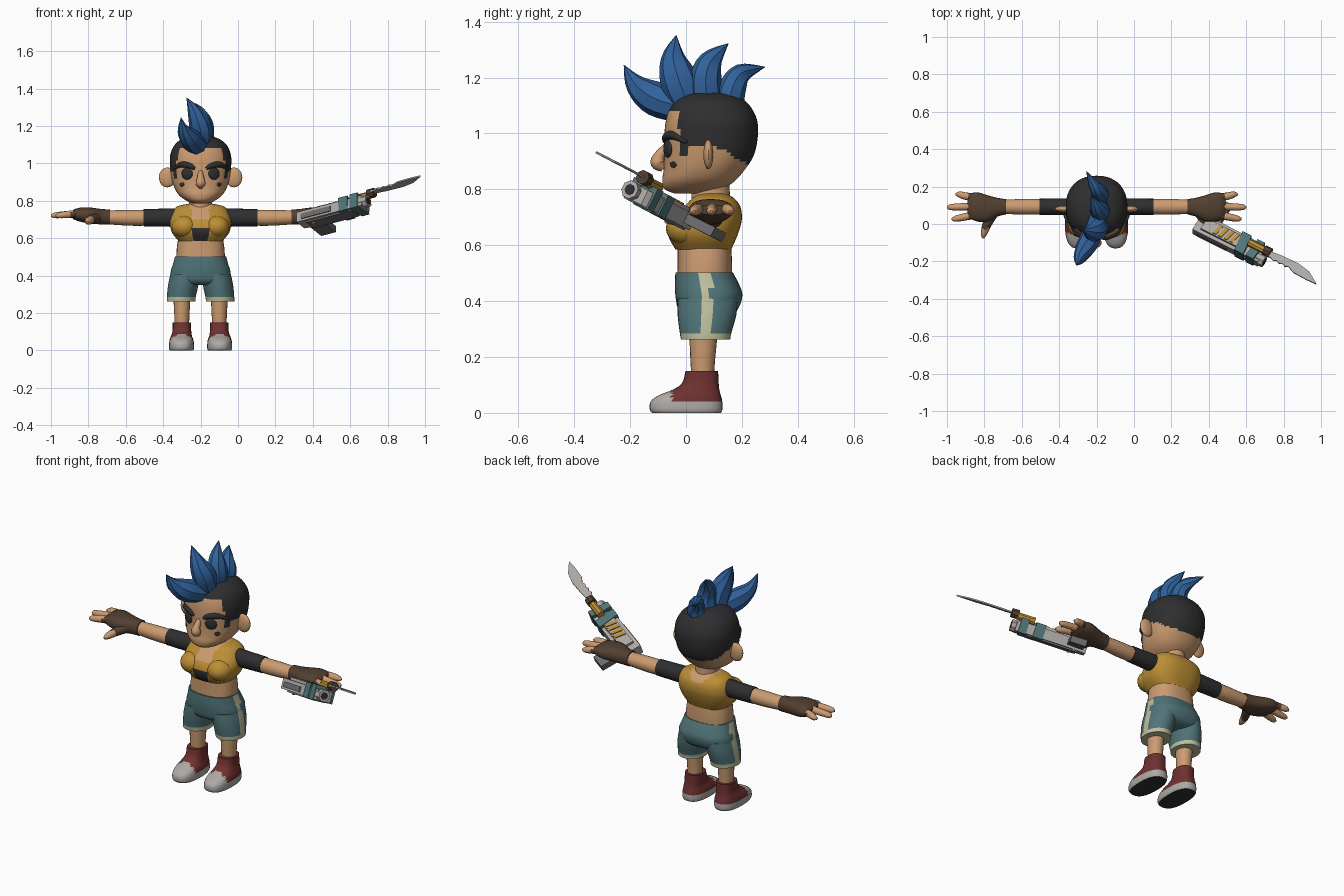
import bpy, bmesh, math
from mathutils import Vector
from mathutils.bvhtree import BVHTree

if "Cube" in bpy.data.objects:
    bpy.data.objects.remove(bpy.data.objects["Cube"])

COLOURS = {
    "skin": (0.60, 0.33, 0.165), "yellow": (0.50, 0.27, 0.035), "blue": (0.03, 0.12, 0.33),
    "charcoal": (0.028, 0.028, 0.03), "brown": (0.085, 0.05, 0.03), "teal": (0.08, 0.175, 0.19),
    "red": (0.16, 0.03, 0.03), "light_grey": (0.42, 0.40, 0.38), "cream": (0.52, 0.52, 0.34),
    "steel": (0.15, 0.15, 0.155)}
MATS = {}
for key, rgb in COLOURS.items():
    m = bpy.data.materials.new(key)
    m.use_nodes = True
    m.diffuse_color = (*rgb, 1)
    m.node_tree.nodes["Principled BSDF"].inputs["Base Color"].default_value = (*rgb, 1)
    MATS[key] = m
CX = -0.2  # centre line of the body


def finish(name, bm, colour, angle=40):
    """colour is a material name, or a rule (centre, normal) -> material name"""
    bmesh.ops.recalc_face_normals(bm, faces=bm.faces)
    bm.normal_update()
    names = []
    for f in bm.faces:
        c = colour if isinstance(colour, str) else colour(f.calc_center_median(), f.normal)
        if c not in names:
            names.append(c)
        f.material_index = names.index(c)
    me = bpy.data.meshes.new(name)
    bm.to_mesh(me)
    bm.free()
    for c in names:
        me.materials.append(MATS[c])
    me.shade_smooth()
    me.set_sharp_from_angle(angle=math.radians(angle))
    ob = bpy.data.objects.new(name, me)
    bpy.context.collection.objects.link(ob)
    return ob


def smooth_rows(rows, steps):
    """Catmull-Rom interpolation of rows of numbers"""
    out = []
    for i in range(len(rows) - 1):
        a, b, c, d = (rows[min(max(i + k, 0), len(rows) - 1)] for k in (-1, 0, 1, 2))
        for s in range(steps):
            t = s / steps
            out.append([0.5 * (2 * q + (r - p) * t + (2 * p - 5 * q + 4 * r - w) * t * t
                               + (3 * q - p - 3 * r + w) * t ** 3) for p, q, r, w in zip(a, b, c, d)])
    return out + [list(rows[-1])]


def bridge(name, rings, colour, angle=40):
    bm = bmesh.new()
    vs = [[bm.verts.new(p) for p in ring] for ring in rings]
    n = len(vs[0])
    for a, b in zip(vs, vs[1:]):
        for i in range(n):
            bm.faces.new((a[i], a[(i + 1) % n], b[(i + 1) % n], b[i]))
    bm.faces.new(vs[0])
    bm.faces.new(vs[-1])
    return finish(name, bm, colour, angle)


def loft(name, rows, colour, axis="z", n=32, steps=3, power=2.0):
    """rows: position along the axis, low/high in the two cross directions"""
    rings = []
    for t, lo1, hi1, lo2, hi2 in smooth_rows(rows, steps):
        ring = []
        for i in range(n):
            a = 2 * math.pi * i / n
            c, s = (math.copysign(abs(v) ** (2 / power), v) for v in (math.cos(a), math.sin(a)))
            p, q = (lo1 + hi1 + c * (hi1 - lo1)) / 2, (lo2 + hi2 + s * (hi2 - lo2)) / 2
            ring.append((p, q, t) if axis == "z" else (t, p, q))
        rings.append(ring)
    return bridge(name, rings, colour)


def body(rows):
    """z, half width, front, back -> loft rows on the centre line"""
    return [(z, CX - h, CX + h, f, b) for z, h, f, b in rows]


def tube(name, rows, colour, ref, n=10, steps=4, flat=1.0, angle=40):
    """rows: x, y, z, radius"""
    rows = smooth_rows(rows, steps)
    pts = [Vector(r[:3]) for r in rows]
    rings = []
    for i, p in enumerate(pts):
        t = (pts[min(i + 1, len(pts) - 1)] - pts[max(i - 1, 0)]).normalized()
        u = t.cross(Vector(ref)).normalized()
        v = u.cross(t)
        r = max(rows[i][3], 0.001)
        rings.append([p + r * (u * math.cos(a) + v * flat * math.sin(a))
                      for a in (2 * math.pi * k / n for k in range(n))])
    return bridge(name, rings, colour, angle)


def ball(name, centre, size, colour, direction=None):
    bm = bmesh.new()
    bmesh.ops.create_uvsphere(bm, u_segments=20, v_segments=12, radius=1)
    bmesh.ops.scale(bm, vec=size, verts=bm.verts)
    if direction:
        bmesh.ops.transform(bm, matrix=direction.to_track_quat("Z", "Y").to_matrix().to_4x4(), verts=bm.verts)
    bmesh.ops.translate(bm, vec=centre, verts=bm.verts)
    return finish(name, bm, colour)


# Head with shaved hair
def head_rule(c, n):
    hairline = 0.915 if c.y < 0.005 else 0.955 if c.y < 0.11 else max(0.89, 1.02 - 0.6 * c.y)
    return "charcoal" if c.z > hairline and (c.y > -0.025 or c.z > 1.08) else "skin"


head = loft("head", body([
    (0.785, 0.04, -0.04, 0.10), (0.80, 0.075, -0.075, 0.13), (0.83, 0.115, -0.085, 0.175),
    (0.87, 0.14, -0.08, 0.21), (0.92, 0.155, -0.078, 0.242), (0.98, 0.163, -0.078, 0.256),
    (1.04, 0.163, -0.073, 0.256), (1.09, 0.145, -0.058, 0.235), (1.125, 0.11, -0.03, 0.20),
    (1.145, 0.06, 0.015, 0.15), (1.152, 0.01, 0.08, 0.10)]), head_rule, n=56, steps=5, power=2.25)
tree = BVHTree.FromPolygons([v.co for v in head.data.vertices], [p.vertices[:] for p in head.data.polygons])


def on_face(x, z):
    hit = tree.ray_cast(Vector((x, -1, z)), Vector((0, 1, 0)))
    return hit[0], hit[1] if hit[1].y < 0 else -hit[1]


loft("neck", body([(0.73, 0.062, 0.02, 0.16), (0.82, 0.062, 0.02, 0.155)]), "skin")
tube("nose", [(CX, -0.07, 0.955, 0.012), (CX, -0.095, 0.92, 0.02), (CX, -0.10, 0.895, 0.027),
              (CX, -0.08, 0.875, 0.014)], "skin", (1, 0, 0))
for s, side in ((1, "left"), (-1, "right")):
    ball(side + "_ear", (CX + s * 0.178, 0.08, 0.925), (0.045, 0.018, 0.053), "skin")
    loc, nor = on_face(CX + s * 0.072, 0.945)
    ball(side + "_eye", loc, (0.032, 0.032, 0.012), "charcoal", nor)
    loc, nor = on_face(CX + s * 0.1, 0.888)
    ball(side + "_cheek_mark", loc, (0.017, 0.011, 0.004), "charcoal", nor)
    brow = [(*on_face(CX + s * dx, z)[0], r) for dx, z, r in
            ((0.145, 0.968, 0.006), (0.105, 0.993, 0.015), (0.06, 0.988, 0.015), (0.03, 0.972, 0.008))]
    tube(side + "_eyebrow", brow, "charcoal", (0, 1, 0))

# Crest of curved spikes
spikes = [
    [(-0.20, 0.00, 1.09, 0.055), (-0.25, -0.11, 1.125, 0.062), (-0.29, -0.18, 1.175, 0.038), (-0.305, -0.222, 1.245, 0.001)],
    [(-0.20, 0.01, 1.10, 0.06), (-0.20, -0.025, 1.19, 0.068), (-0.23, -0.045, 1.27, 0.045), (-0.275, -0.035, 1.352, 0.001)],
    [(-0.19, 0.08, 1.10, 0.06), (-0.18, 0.07, 1.19, 0.058), (-0.20, 0.09, 1.26, 0.042), (-0.23, 0.152, 1.322, 0.001)],
    [(-0.19, 0.15, 1.09, 0.055), (-0.18, 0.165, 1.16, 0.05), (-0.21, 0.20, 1.215, 0.036), (-0.255, 0.283, 1.238, 0.001)]]
for i, rows in enumerate(spikes):
    tube("hair_spike_%d" % (i + 1), rows, "blue", (1, 0, 0), n=8, flat=0.9, angle=35)


# Cropped top with scooped neckline and front patch
def top_rule(c, n):
    dx = abs(c.x - CX)
    if n.y < 0.3 and c.y < 0.09:
        if c.z > 0.7 and dx < 0.05:
            return "skin"
        if c.z < 0.652 and dx < 0.042:
            return "charcoal"
    return "skin" if dx < c.z - 0.715 and c.z > 0.74 else "yellow"


loft("crop_top", body([
    (0.585, 0.118, -0.037, 0.162), (0.625, 0.15, -0.06, 0.18), (0.665, 0.163, -0.06, 0.194),
    (0.70, 0.163, -0.042, 0.20), (0.74, 0.15, -0.005, 0.194), (0.77, 0.125, 0.025, 0.17),
    (0.785, 0.06, 0.05, 0.14)]), top_rule, n=56, steps=4, power=2.5)
for s, side in ((1, "left"), (-1, "right")):
    ball(side + "_chest", (CX + s * 0.085, 0.0, 0.66), (0.07, 0.072, 0.06), "yellow")
loft("midriff", body([(0.47, 0.13, -0.032, 0.165), (0.54, 0.128, -0.03, 0.165),
                      (0.61, 0.118, -0.03, 0.16)]), "skin", power=2.4)


# Shorts with side stripe and hem
def shorts_rule(c, n):
    outward = n.x * (c.x - CX) > 0 and abs(n.x) > 0.6 and abs(c.x - CX) > 0.1
    return "cream" if c.z < 0.285 or (outward and abs(c.y - 0.068) < 0.021) else "teal"


loft("shorts_hips", body([(0.35, 0.10, 0.0, 0.15), (0.37, 0.155, -0.028, 0.185), (0.42, 0.16, -0.038, 0.202),
                          (0.46, 0.148, -0.04, 0.19), (0.502, 0.137, -0.038, 0.168)]),
     shorts_rule, n=40, power=2.4)


def shoe_rule(c, n):
    if c.z < 0.012 and n.z < -0.7:
        return "charcoal"
    tongue = abs(abs(c.x - CX) - 0.1) < 0.022 and c.y < -0.02 and c.z < 0.085
    return "light_grey" if c.z < 0.04 or c.y < -0.05 or tongue else "red"


def finger_rule(c, n):
    return "brown" if abs(c.x - CX) < 0.69 and c.y > -0.025 else "skin"


for s, side in ((1, "left"), (-1, "right")):
    def limb(rows):
        return [(z, CX + s * d - r, CX + s * d + r, f, b) for z, d, r, f, b in rows]

    def reach(rows):
        return [(CX + s * d, y - ry, y + ry, z - rz, z + rz) for d, y, z, ry, rz in rows]

    loft(side + "_shorts_leg", limb([(0.262, 0.104, 0.076, -0.018, 0.158), (0.285, 0.103, 0.077, -0.022, 0.162),
                                     (0.35, 0.093, 0.081, -0.03, 0.18), (0.41, 0.083, 0.078, -0.03, 0.185)]),
         shorts_rule)
    loft(side + "_leg", limb([(0.12, 0.1, 0.038, 0.02, 0.10), (0.2, 0.1, 0.041, 0.015, 0.105),
                              (0.34, 0.1, 0.049, 0.01, 0.12)]), "skin", n=20)
    # High shoe
    loft(side + "_shoe", limb([
        (0.0, 0.102, 0.062, -0.122, 0.125), (0.012, 0.102, 0.067, -0.13, 0.13), (0.04, 0.102, 0.066, -0.127, 0.13),
        (0.062, 0.102, 0.062, -0.10, 0.125), (0.08, 0.102, 0.055, -0.055, 0.12), (0.105, 0.1, 0.05, -0.015, 0.117),
        (0.15, 0.1, 0.049, -0.002, 0.115)]), shoe_rule, n=36, power=2.5)
    # Sleeve, forearm and fingerless glove
    loft(side + "_sleeve", reach([(0.1, 0.092, 0.71, 0.046, 0.05), (0.305, 0.092, 0.71, 0.043, 0.046)]),
         "charcoal", "x", 20)
    loft(side + "_forearm", reach([(0.29, 0.092, 0.709, 0.04, 0.042), (0.38, 0.092, 0.709, 0.042, 0.042),
                                   (0.52, 0.092, 0.712, 0.037, 0.036)]), "skin", "x", 20)
    loft(side + "_glove", reach([
        (0.485, 0.092, 0.713, 0.041, 0.041), (0.53, 0.09, 0.715, 0.05, 0.041), (0.58, 0.083, 0.72, 0.07, 0.043),
        (0.63, 0.09, 0.725, 0.078, 0.04), (0.67, 0.095, 0.727, 0.07, 0.03), (0.69, 0.095, 0.727, 0.055, 0.017)]),
        "brown", "x", 24, power=2.4)
    for name, y0, y1, end in (("index", 0.05, 0.028, 0.775), ("middle", 0.095, 0.09, 0.80), ("outer", 0.14, 0.158, 0.755)):
        tube("%s_%s_finger" % (side, name), [
            (CX + s * 0.64, y0, 0.73, 0.02), (CX + s * 0.70, (y0 + y1) / 2, 0.728, 0.02),
            (CX + s * (end - 0.02), y1, 0.722, 0.016), (CX + s * end, y1, 0.72, 0.005)], finger_rule, (0, 0, 1))
    tube(side + "_thumb", [(CX + s * 0.555, 0.05, 0.71, 0.026), (CX + s * 0.585, 0.0, 0.70, 0.024),
                           (CX + s * 0.602, -0.05, 0.69, 0.018), (CX + s * 0.607, -0.076, 0.685, 0.006)],
         finger_rule, (0, 0, 1))

# Bladed launcher, built in its own frame: along, across, up
D = Vector((0.38, -0.19, 0.10)).normalized()
W = Vector((0.05, 0.10, -0.05))
W = (W - D * W.dot(D)).normalized()
N = D.cross(W)
ORIGIN = Vector((0.522, -0.086, 0.745))


def place(u, w, n):
    return ORIGIN + D * u + W * w + N * n


def plate(name, outline, n0, n1, colour):
    bridge(name, [[place(u, w, n) for u, w in outline] for n in (n0, n1)], colour, 20)


def block(name, u0, u1, w0, w1, n0, n1, colour, slant=0):
    plate(name, [(u0, w0), (u1, w0), (u1 + slant, w1), (u0 + slant, w1)], n0, n1, colour)


def barrel(name, u0, u1, w, n, r, colour):
    bridge(name, [[place(u, w + r * math.cos(a), n + r * math.sin(a)) for a in
                   (math.pi * (k + 0.5) / 4 for k in range(8))] for u in (u0, u1)], colour, 20)


plate("launcher_body", [(-0.21, -0.055), (0.19, -0.055), (0.19, 0.03), (0.17, 0.05), (-0.10, 0.055),
                        (-0.21, 0.03)], -0.036, 0.022, "light_grey")
block("launcher_cover", -0.17, 0.10, -0.035, 0.035, 0.02, 0.036, "light_grey")
block("launcher_underside", -0.16, 0.12, -0.04, 0.04, -0.045, -0.036, "steel")
block("launcher_side_rail", -0.18, 0.0, -0.061, -0.055, -0.025, 0.005, "steel")
block("launcher_grip", -0.19, -0.10, 0.04, 0.18, -0.022, 0.014, "steel")
for k in range(4):
    block("launcher_slot_%d" % (k + 1), -0.10 + 0.034 * k, -0.08 + 0.034 * k, -0.028, 0.03, 0.034, 0.041, "yellow", 0.012)
block("launcher_wrap", 0.05, 0.105, -0.06, 0.058, -0.041, 0.04, "teal", -0.015)
block("launcher_wrap_end", 0.12, 0.165, -0.06, 0.055, -0.041, 0.043, "teal", 0.01)
barrel("launcher_muzzle", 0.16, 0.215, -0.025, -0.005, 0.034, "light_grey")
barrel("muzzle_bore", 0.214, 0.217, -0.025, -0.005, 0.02, "charcoal")
barrel("blade_socket", 0.10, 0.20, 0.012, 0.048, 0.021, "yellow")
barrel("blade_collar", 0.195, 0.235, 0.01, 0.055, 0.026, "brown")
teeth = [(0.25 + 0.018 * k, -0.024 if k % 2 else -0.016) for k in range(7)]
plate("blade", [(0.22, -0.014)] + teeth + [(0.40, -0.034), (0.48, -0.037), (0.542, -0.034), (0.47, 0.012),
                                          (0.40, 0.026), (0.30, 0.024), (0.22, 0.016)], 0.053, 0.061, "light_grey")
